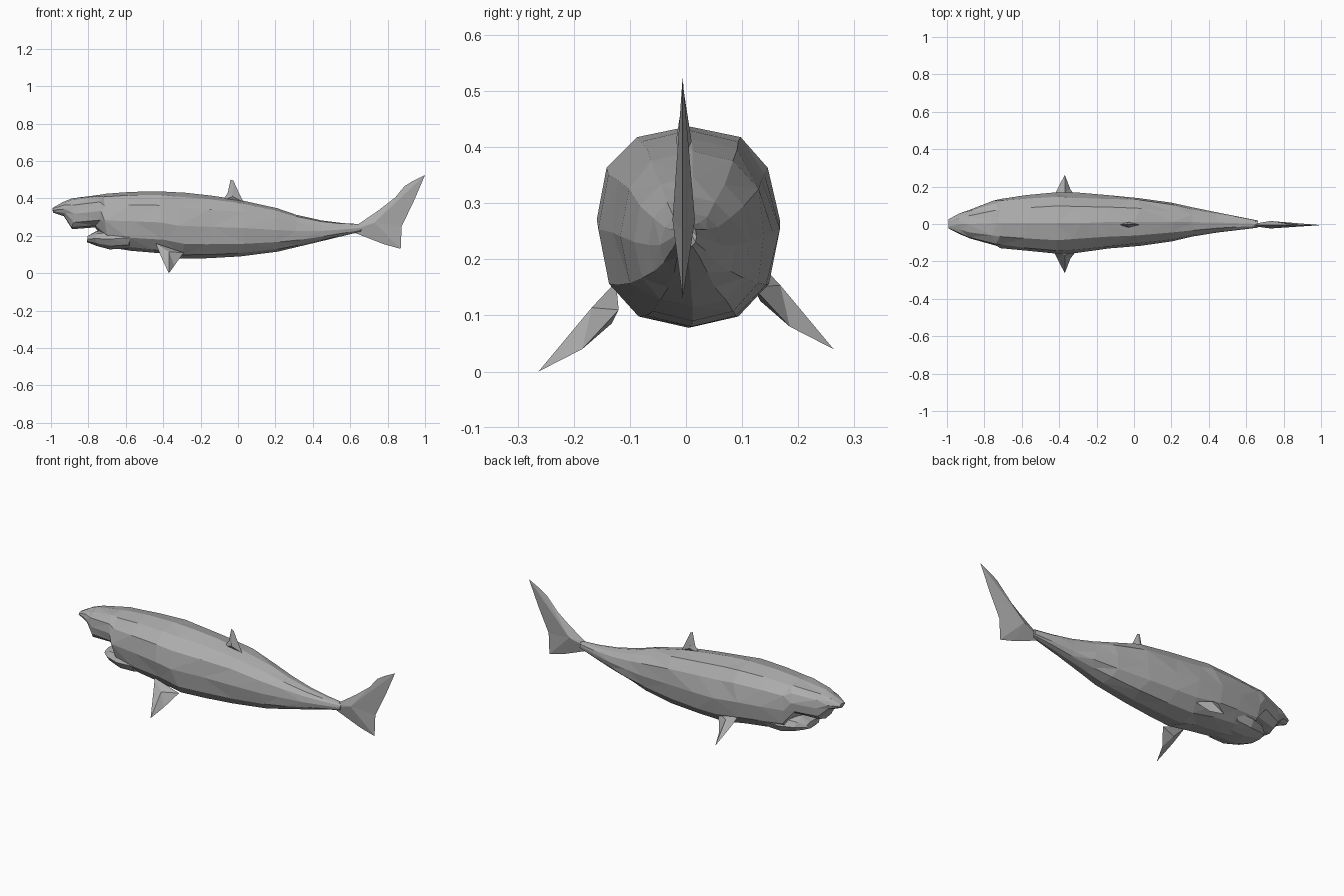
import bpy, bmesh, math, random
from mathutils import Vector

random.seed(4)
cube = bpy.data.objects.get("Cube")
if cube:
    bpy.data.objects.remove(cube)

grey = bpy.data.materials.new("shark grey")
grey.use_nodes = True
GREY = (0.42, 0.42, 0.42, 1)
grey.diffuse_color = GREY
grey.node_tree.nodes["Principled BSDF"].inputs["Base Color"].default_value = GREY


def finish(name, bm):
    """Turn a bmesh into a flat shaded grey object."""
    bmesh.ops.recalc_face_normals(bm, faces=bm.faces)
    mesh = bpy.data.meshes.new(name)
    bm.to_mesh(mesh)
    bm.free()
    mesh.materials.append(grey)
    obj = bpy.data.objects.new(name, mesh)
    bpy.context.collection.objects.link(obj)
    return obj


def loft(name, stations, sides=12, power=0.85, jitter=0.05):
    """Skin boxy oval rings given as (x, bottom, top, half width, y centre)."""
    bm = bmesh.new()
    rings = []
    for x, low, high, half, mid in stations:
        ring = []
        for i in range(sides):
            a = 2 * math.pi * i / sides
            c, s = math.cos(a), math.sin(a)
            wob = 1 + random.uniform(-jitter, jitter / 3)
            y = mid + half * wob * math.copysign(abs(c) ** power, c)
            z = (low + high) / 2 + (high - low) / 2 * math.copysign(abs(s) ** power, s)
            dx = random.uniform(-jitter, jitter) * half * 3
            ring.append(bm.verts.new((x + dx, y, z)))
        rings.append(ring)
    for a, b in zip(rings, rings[1:]):
        for i in range(sides):
            j = (i + 1) % sides
            bm.faces.new((a[i], a[j], b[j], b[i]))
    bm.faces.new(rings[0])
    bm.faces.new(rings[-1])
    bmesh.ops.triangulate(bm, faces=bm.faces)
    return finish(name, bm)


def fin(name, outline, centre, bulge):
    """Thin lens: an outline fanned to a raised point on both sides."""
    bm = bmesh.new()
    rim = [bm.verts.new(p) for p in outline]
    for sign in (1, -1):
        peak = bm.verts.new(Vector(centre) + sign * Vector(bulge))
        for i, v in enumerate(rim):
            bm.faces.new((v, rim[(i + 1) % len(rim)], peak))
    return finish(name, bm)


# Body with overhanging snout; the belly drops behind the mouth
loft("body", [
    (-0.99, 0.325, 0.35, 0.025, 0.0),
    (-0.93, 0.305, 0.38, 0.055, 0.0),
    (-0.88, 0.235, 0.4, 0.08, 0.0),
    (-0.75, 0.245, 0.42, 0.125, 0.005),
    (-0.7, 0.14, 0.425, 0.135, 0.005),
    (-0.57, 0.12, 0.435, 0.155, 0.005),
    (-0.42, 0.105, 0.437, 0.165, 0.005),
    (-0.3, 0.078, 0.43, 0.16, 0.005),
    (-0.15, 0.08, 0.415, 0.148, 0.01),
    (0.02, 0.09, 0.393, 0.132, 0.012),
    (0.2, 0.115, 0.347, 0.105, 0.012),
    (0.32, 0.14, 0.312, 0.078, 0.01),
    (0.44, 0.17, 0.282, 0.054, 0.008),
    (0.56, 0.2, 0.268, 0.036, 0.004),
    (0.66, 0.222, 0.262, 0.02, 0.0),
])

# Lower jaw, open below the snout
loft("lower_jaw", [
    (-0.805, 0.165, 0.2, 0.06, 0.0),
    (-0.76, 0.145, 0.225, 0.1, 0.0),
    (-0.68, 0.125, 0.24, 0.125, 0.0),
    (-0.58, 0.13, 0.25, 0.13, 0.0),
], sides=10, jitter=0.02)

# Upright tail fin
tail = [(0.6, 0.225), (0.64, 0.26), (0.75, 0.335), (0.86, 0.42), (0.89, 0.465),
        (0.93, 0.49), (1, 0.525), (0.94, 0.385), (0.875, 0.25), (0.87, 0.13), (0.78, 0.155)]
fin("tail_fin", [(x, -0.006, z) for x, z in tail], (0.73, -0.004, 0.27), (0, 0.02, 0))

# Small dorsal fin
dorsal = [(-0.08, 0.39), (-0.055, 0.43), (-0.04, 0.5), (-0.025, 0.495), (0, 0.44), (0.03, 0.38)]
fin("dorsal_fin", [(x, -0.004, z) for x, z in dorsal], (-0.03, -0.004, 0.41), (0, 0.014, 0))

# Pectoral fins, the left one held a little higher
for name, side, lift in (("right_pectoral_fin", -1, 0), ("left_pectoral_fin", 1, 0.04)):
    paddle = [(-0.44, 0.125, 0.16), (-0.41, 0.185, 0.085), (-0.37, 0.263, 0),
              (-0.34, 0.185, 0.04), (-0.29, 0.12, 0.11)]
    fin(name, [(x, side * y, z + lift) for x, y, z in paddle],
        (-0.37, side * 0.15, 0.1 + lift), (0, side * 0.018, 0.014))
